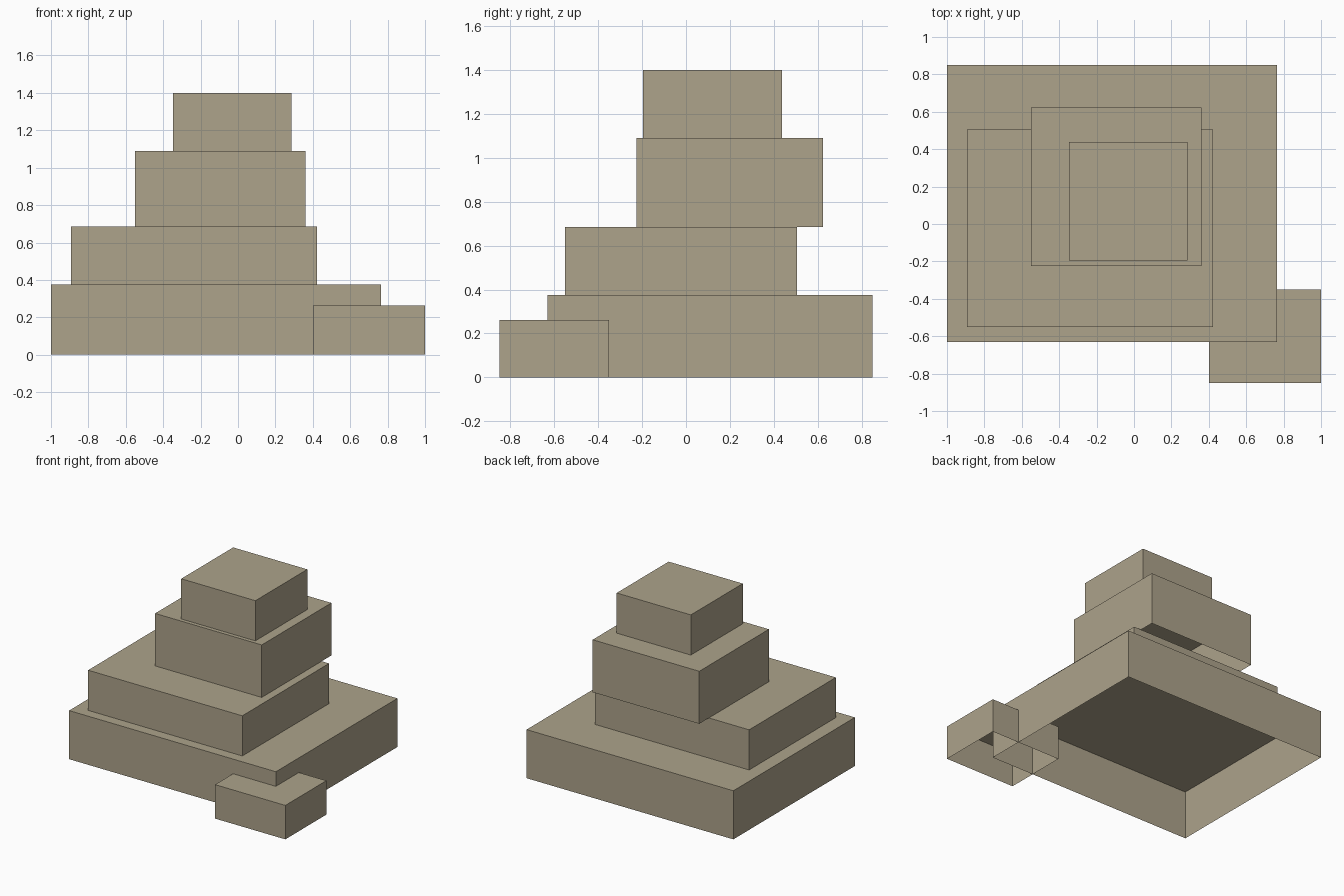
import bpy
import bmesh

cube = bpy.data.objects.get("Cube")
if cube:
    bpy.data.objects.remove(cube, do_unlink=True)

# One sandstone colour throughout
colour = (0.418, 0.366, 0.258, 1.0)
stone = bpy.data.materials.new("sandstone")
stone.use_nodes = True
stone.diffuse_color = colour
bsdf = next(n for n in stone.node_tree.nodes if n.type == 'BSDF_PRINCIPLED')
bsdf.inputs["Base Color"].default_value = colour


def block(name, x, y, z):
    """Hollow block, open underneath, spanning the given ranges."""
    bm = bmesh.new()
    bmesh.ops.create_cube(bm, size=1)
    for v in bm.verts:
        v.co = [r[0] if c < 0 else r[1] for c, r in zip(v.co, (x, y, z))]
    bm.normal_update()
    floor = [f for f in bm.faces if f.normal.z < -0.5]
    bmesh.ops.delete(bm, geom=floor, context='FACES_ONLY')
    mesh = bpy.data.meshes.new(name)
    bm.to_mesh(mesh)
    bm.free()
    mesh.materials.append(stone)
    obj = bpy.data.objects.new(name, mesh)
    bpy.context.collection.objects.link(obj)
    return obj


# Stacked tiers, each resting on the one below
block("base_tier", (-1.0, 0.765), (-0.631, 0.851), (0, 0.375))
block("second_tier", (-0.893, 0.423), (-0.552, 0.506), (0.375, 0.685))
block("third_tier", (-0.55, 0.36), (-0.225, 0.624), (0.685, 1.09))
block("top_tier", (-0.348, 0.285), (-0.195, 0.438), (1.09, 1.4))

# Low block cutting into the front left corner
block("corner_block", (0.4, 1.0), (-0.851, -0.351), (0, 0.262))
